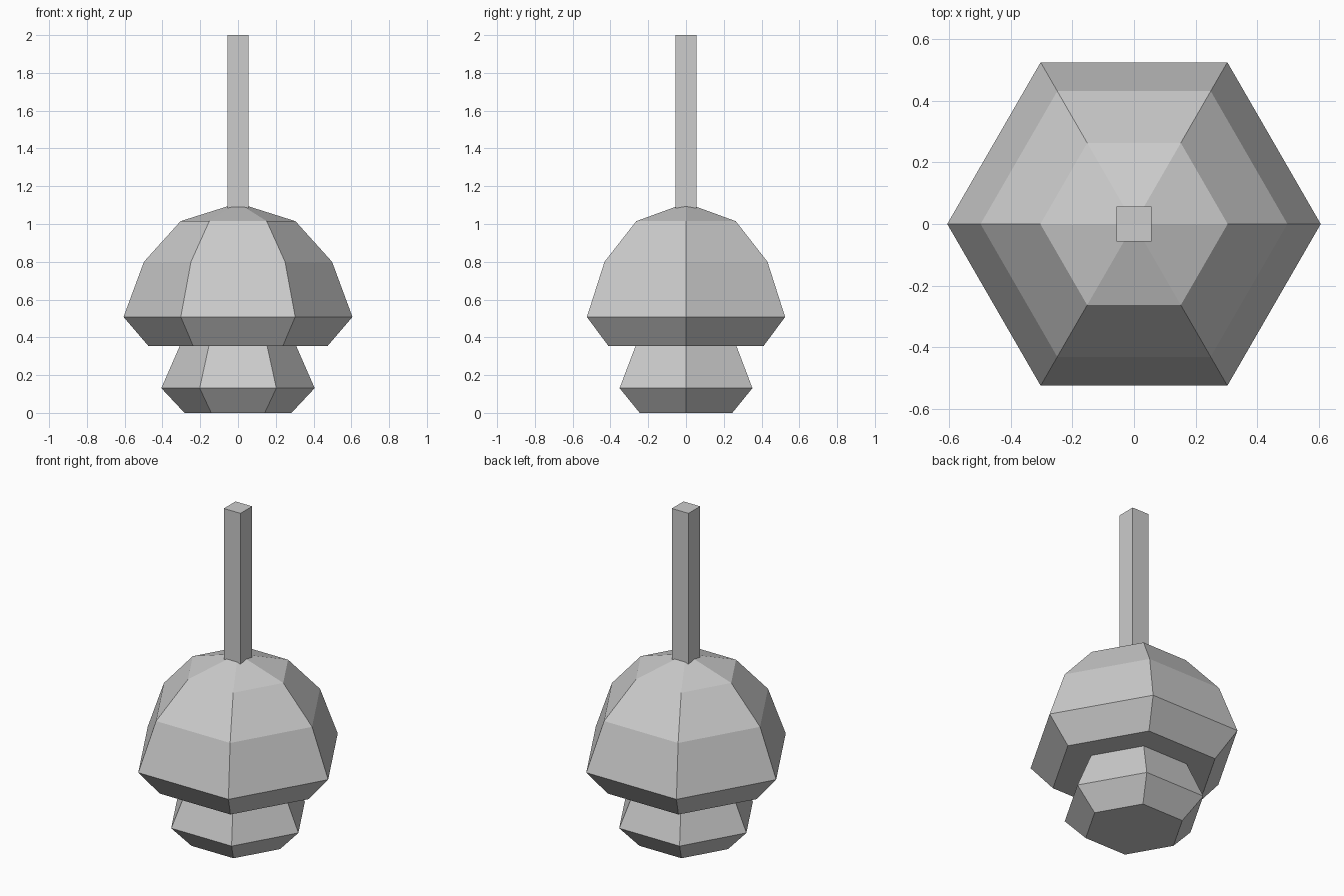
import bpy, bmesh, math

if "Cube" in bpy.data.objects:
    bpy.data.objects.remove(bpy.data.objects["Cube"])

grey = bpy.data.materials.new("plain grey")
grey.diffuse_color = (0.604, 0.604, 0.604, 1)
grey.use_nodes = True
grey.node_tree.nodes["Principled BSDF"].inputs["Base Color"].default_value = grey.diffuse_color


def turned(name, profile, sides, turn=0.0):
    """Stack flat-sided rings of (radius, height); both ends closed, radius 0 is a point."""
    bm = bmesh.new()
    rings = []
    for r, z in profile:
        n = sides if r > 0 else 1
        rings.append([bm.verts.new((r * math.cos(turn + math.tau * i / sides),
                                    r * math.sin(turn + math.tau * i / sides), z))
                      for i in range(n)])
    for low, high in zip(rings, rings[1:]):
        for i in range(sides):
            j = (i + 1) % sides
            if len(high) == 1:
                bm.faces.new((low[i], low[j], high[0]))
            else:
                bm.faces.new((low[i], low[j], high[j], high[i]))
    for end in (rings[0], rings[-1]):
        if len(end) > 1:
            bm.faces.new(end)
    bmesh.ops.recalc_face_normals(bm, faces=bm.faces)
    mesh = bpy.data.meshes.new(name)
    bm.to_mesh(mesh)
    bm.free()
    mesh.materials.append(grey)
    obj = bpy.data.objects.new(name, mesh)
    bpy.context.collection.objects.link(obj)
    return obj


# Small lower bulb
turned("lower_bulb", [(0.283, 0), (0.406, 0.131), (0.308, 0.355), (0.27, 0.42)], 6)

# Large domed upper bulb
turned("upper_bulb", [(0.475, 0.355), (0.606, 0.508), (0.498, 0.80),
                      (0.304, 1.015), (0, 1.111)], 6)

# Square rod on top
half = 0.056
turned("rod", [(half * math.sqrt(2), 1.06), (half * math.sqrt(2), 2.0)], 4, math.pi / 4)
